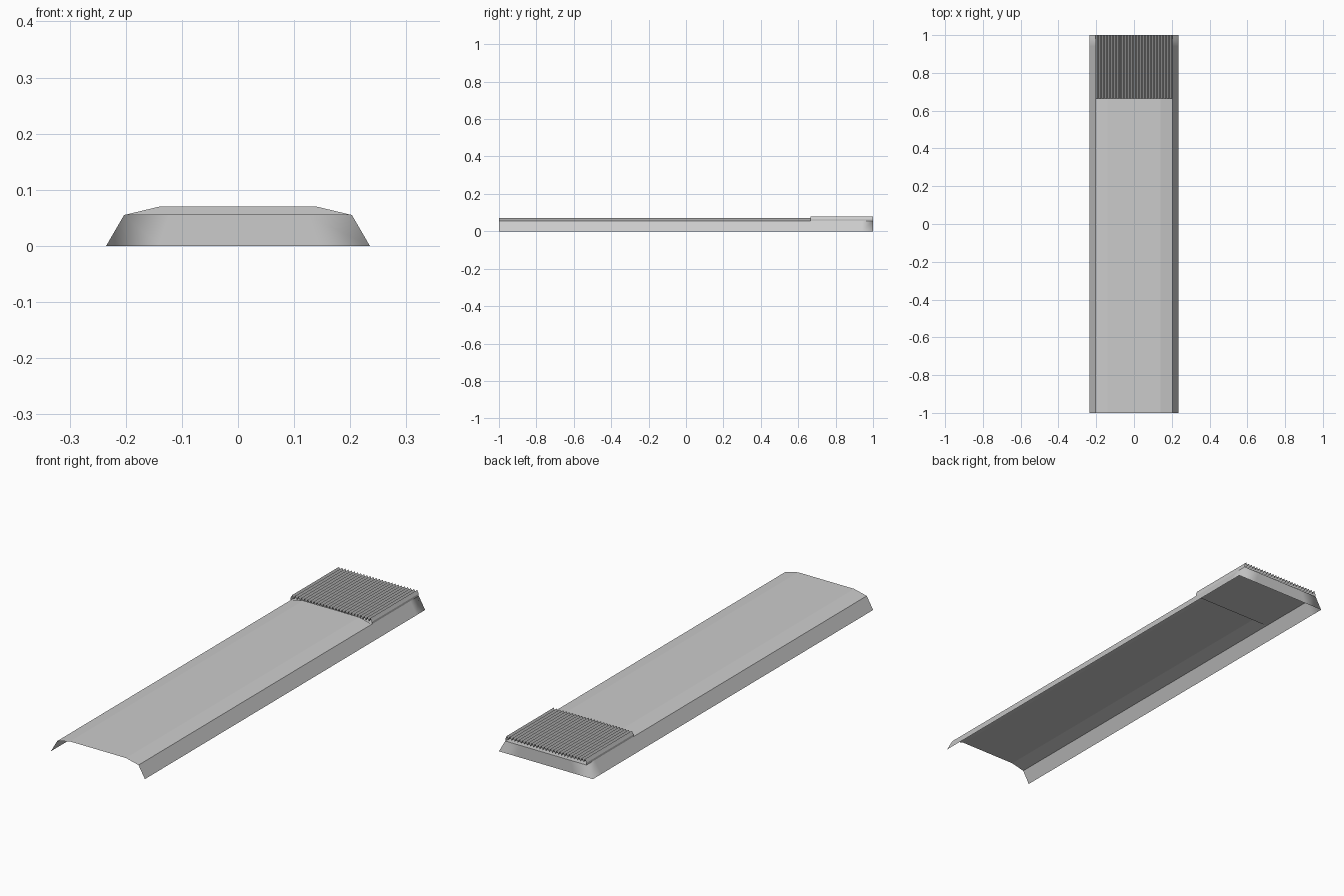
import bpy

if "Cube" in bpy.data.objects:
    bpy.data.objects.remove(bpy.data.objects["Cube"])

BACK, FRONT, STEP = 1.0, -1.0, 0.665     # y of the ends and of the ribbed pad's front
BASE, RIM, RIM_Z = 0.235, 0.203, 0.055   # half widths at floor and at the rim
TOP, TOP_Z = 0.14, 0.07                  # flat crown of the deck
RIBS, VALLEY, PEAK = 26, 0.065, 0.08


def make(name, verts, faces, smooth=False):
    mesh = bpy.data.meshes.new(name)
    mesh.from_pydata(verts, [], faces)
    for p in mesh.polygons:
        p.use_smooth = smooth
    obj = bpy.data.objects.new(name, mesh)
    bpy.context.collection.objects.link(obj)
    return obj


def strip(name, low, high, smooth=False):
    """Sheet of quads joining two equally long point rows."""
    n = len(low)
    faces = [(i, i + 1, n + i + 1, n + i) for i in range(n - 1)]
    return make(name, low + high, faces, smooth)


# Sloping side skirts and the upright back wall, one softly shaded U-shaped sheet
half = [(1, FRONT), (1, 0.94), (1, BACK)]


def rim_row(width, z):
    right = [(width, y, z) for _, y in half]
    back = [(width * 0.6, BACK, z), (-width * 0.6, BACK, z)]
    left = [(-width, y, z) for _, y in reversed(half)]
    return right + back + left


strip("skirt", rim_row(BASE, 0), rim_row(RIM, RIM_Z), smooth=True)

# Crowned deck, open at the front
arch = [(RIM, RIM_Z), (TOP, TOP_Z), (-TOP, TOP_Z), (-RIM, RIM_Z)]
strip("deck", [(x, STEP, z) for x, z in arch], [(x, FRONT, z) for x, z in arch])

# Upright step that closes the crown where the ribbed pad begins
make("deck_step", [(x, STEP, z) for x, z in arch], [(0, 1, 2, 3)])

# Flat floor under the ribbed pad
make("pad_floor", [(RIM, STEP, RIM_Z), (RIM, BACK, RIM_Z),
                   (-RIM, BACK, RIM_Z), (-RIM, STEP, RIM_Z)], [(0, 1, 2, 3)])

# Ribbed pad: thin zigzag sheet with upright sides
pitch = 2 * RIM / RIBS
profile = [(RIM, RIM_Z), (RIM, VALLEY)]
for i in range(RIBS):
    x = RIM - i * pitch
    profile += [(x - pitch / 2, PEAK), (x - pitch, VALLEY)]
profile.append((-RIM, RIM_Z))
strip("ribbed_pad", [(x, BACK, z) for x, z in profile],
      [(x, STEP, z) for x, z in profile])
